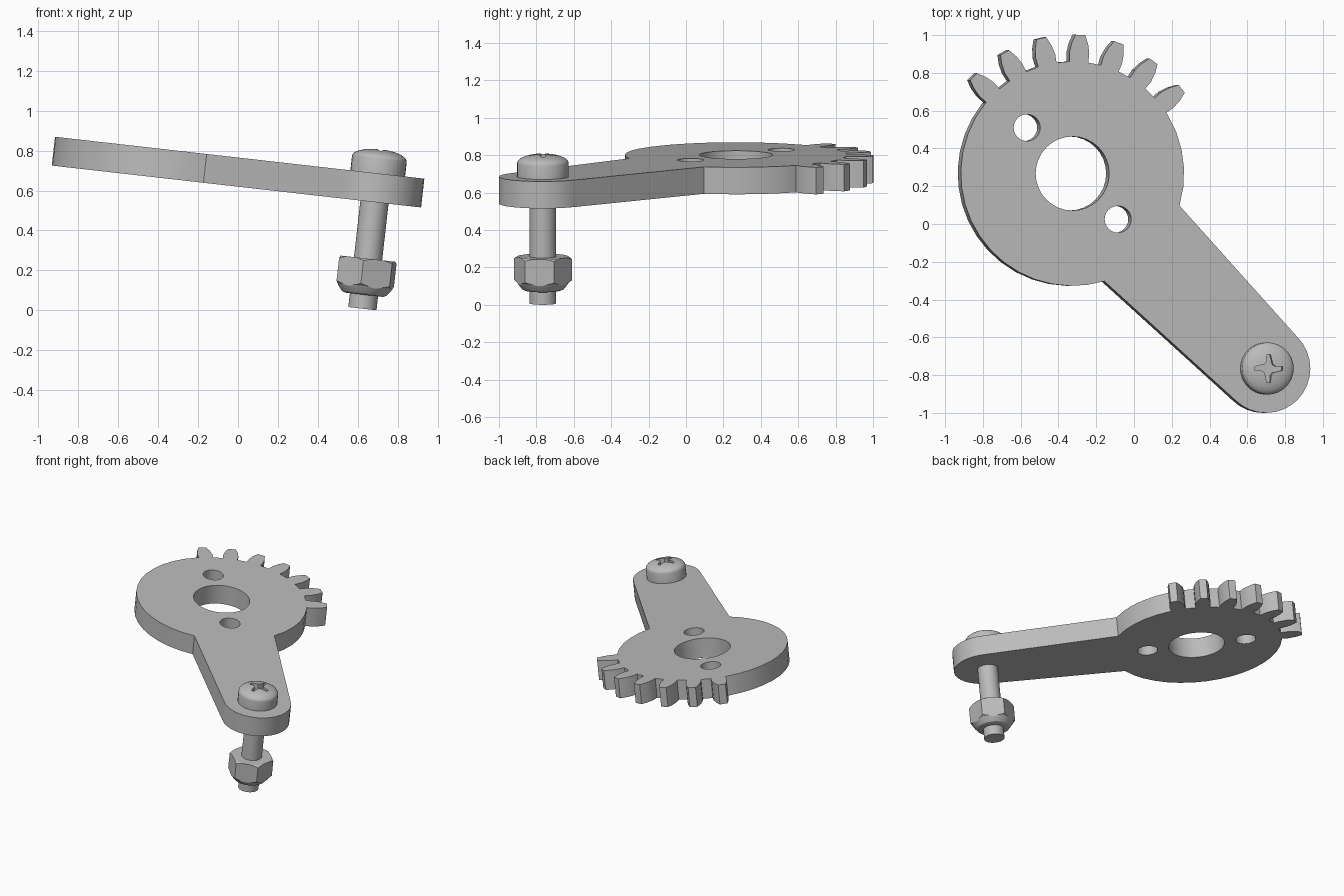
import bpy, bmesh
from math import sin, cos, asin, radians, pi
from mathutils import Matrix, Vector

if "Cube" in bpy.data.objects:
    bpy.data.objects.remove(bpy.data.objects["Cube"])

# Everything is built around the bolt axis, then tilted and placed by this matrix
PLACE = Matrix.Translation((0.70, -0.765, 0.686)) @ Matrix.Rotation(radians(6.47), 4, 'Y')

steel = bpy.data.materials.new("grey_steel")
steel.use_nodes = True
GREY = (0.5, 0.5, 0.5, 1)
steel.diffuse_color = GREY
steel.node_tree.nodes["Principled BSDF"].inputs["Base Color"].default_value = GREY


def polar(r, deg, centre=(0, 0)):
    a = radians(deg)
    return (centre[0] + r * cos(a), centre[1] + r * sin(a))


def arc(r, start, end, steps, centre=(0, 0)):
    return [polar(r, start + (end - start) * i / steps, centre) for i in range(steps + 1)]


def ring(r, steps, centre=(0, 0), start=0):
    return arc(r, start, start + 360, steps, centre)[:-1]


def make(name, bm):
    bmesh.ops.recalc_face_normals(bm, faces=bm.faces)
    mesh = bpy.data.meshes.new(name)
    bm.to_mesh(mesh)
    bm.free()
    mesh.materials.append(steel)
    obj = bpy.data.objects.new(name, mesh)
    bpy.context.scene.collection.objects.link(obj)
    return obj


def prism(name, outline, low, high):
    bm = bmesh.new()
    face = bm.faces.new([bm.verts.new((x, y, low)) for x, y in outline])
    out = bmesh.ops.extrude_face_region(bm, geom=[face], use_keep_orig=True)
    moved = [g for g in out["geom"] if isinstance(g, bmesh.types.BMVert)]
    bmesh.ops.translate(bm, verts=moved, vec=(0, 0, high - low))
    return make(name, bm)


def lathe(name, profile, steps=32):
    """Closed turned solid: profile runs bottom to top as (radius, height)."""
    bm = bmesh.new()
    loops = [[bm.verts.new((x, y, z)) for x, y in ring(r, steps)] for r, z in profile]
    for a, b in zip(loops, loops[1:]):
        for i in range(steps):
            j = (i + 1) % steps
            bm.faces.new((a[i], a[j], b[j], b[i]))
    bm.faces.new(loops[0])
    bm.faces.new(loops[-1])
    return make(name, bm)


def boolean(obj, cutter, operation):
    """Bake a boolean and discard the cutter."""
    cutter.hide_render = True
    mod = obj.modifiers.new("cut", 'BOOLEAN')
    mod.object, mod.operation, mod.solver = cutter, operation, 'EXACT'
    graph = bpy.context.evaluated_depsgraph_get()
    graph.update()
    baked = bpy.data.meshes.new_from_object(obj.evaluated_get(graph))
    obj.modifiers.clear()
    obj.data = baked
    bpy.data.objects.remove(cutter)


# Sector plate: disc with seven of twenty-two teeth, and a tapered arm to the bolt
ARM, DISC_R, END_R, THICK = 1.46, 0.595, 0.235, 0.145
hub = polar(ARM, 135)
PITCH, FIRST, COUNT = 360 / 22, 37.6, 7
TOOTH = [(0.593, 0.05), (0.64, 0.053), (0.69, 0.044), (0.735, 0.026)]
junction = 28.4

root_half = asin(TOOTH[0][1] / TOOTH[0][0]) * 180 / pi
last = FIRST + PITCH * (COUNT - 1)
outline = arc(DISC_R, -45 + junction, FIRST - root_half - 1, 5, hub)
for n in range(COUNT):
    middle = FIRST + n * PITCH
    for side, points in ((-1, TOOTH), (1, TOOTH[::-1])):
        for r, half in points:
            outline.append(polar(r, middle + side * asin(half / r) * 180 / pi, hub))
outline += arc(DISC_R, last + root_half + 1, 315 - junction, 16, hub)
outline += arc(END_R, -135, 45, 16)
plate = prism("toothed_arm_plate", outline, -THICK, 0)

# Centre hole and two fixing holes in line with the arm
holes = [(0.196, 0, 32), (0.071, 0.343, 24), (0.071, -0.343, 24)]
for radius, offset, steps in holes:
    centre = polar(ARM + offset, 135)
    boolean(plate, prism("hole_cutter", ring(radius, steps, centre), -0.3, 0.1), 'DIFFERENCE')

# Bolt: shank and domed head with a cross recess
shank = lathe("bolt_shank", [(0.071, -0.682), (0.071, 0.01)])
HEAD_R, RIM, CROWN = 0.138, 0.073, 0.122
dome = [(HEAD_R * cos(a), RIM + (CROWN - RIM) * sin(a))
        for a in (radians(d) for d in range(0, 90, 11))]
head = lathe("bolt_head", [(HEAD_R, 0)] + dome)
cross = []
for turn in range(4):
    spin = Matrix.Rotation(turn * pi / 2, 2)
    for p in ((0.074, -0.01), (0.074, 0.01), (0.036, 0.012), (0.022, 0.022), (0.012, 0.036)):
        cross.append(tuple(spin @ Vector(p)))
# Drop the repeated inner corners so the outline stays simple
cross = [p for i, p in enumerate(cross) if i % 5 != 4]
boolean(head, prism("recess_cutter", cross, 0.075, 0.2), 'DIFFERENCE')

# Lock nut: hexagon with turned chamfers and a rounded collar below
nut = prism("lock_nut", ring(0.156, 6, start=22), -0.62, -0.43)
turned = lathe("chamfer_cutter", [(0.095, -0.612), (0.112, -0.605), (0.132, -0.58),
                                  (0.139, -0.568), (0.165, -0.55), (0.165, -0.448),
                                  (0.137, -0.43), (0.137, -0.40)], 48)
boolean(nut, turned, 'INTERSECT')

# Placement and shading
for obj in (plate, shank, head, nut):
    obj.matrix_world = PLACE
    bpy.ops.object.select_all(action='DESELECT')
    obj.select_set(True)
    bpy.context.view_layer.objects.active = obj
    bpy.ops.object.shade_smooth_by_angle(angle=radians(25))
